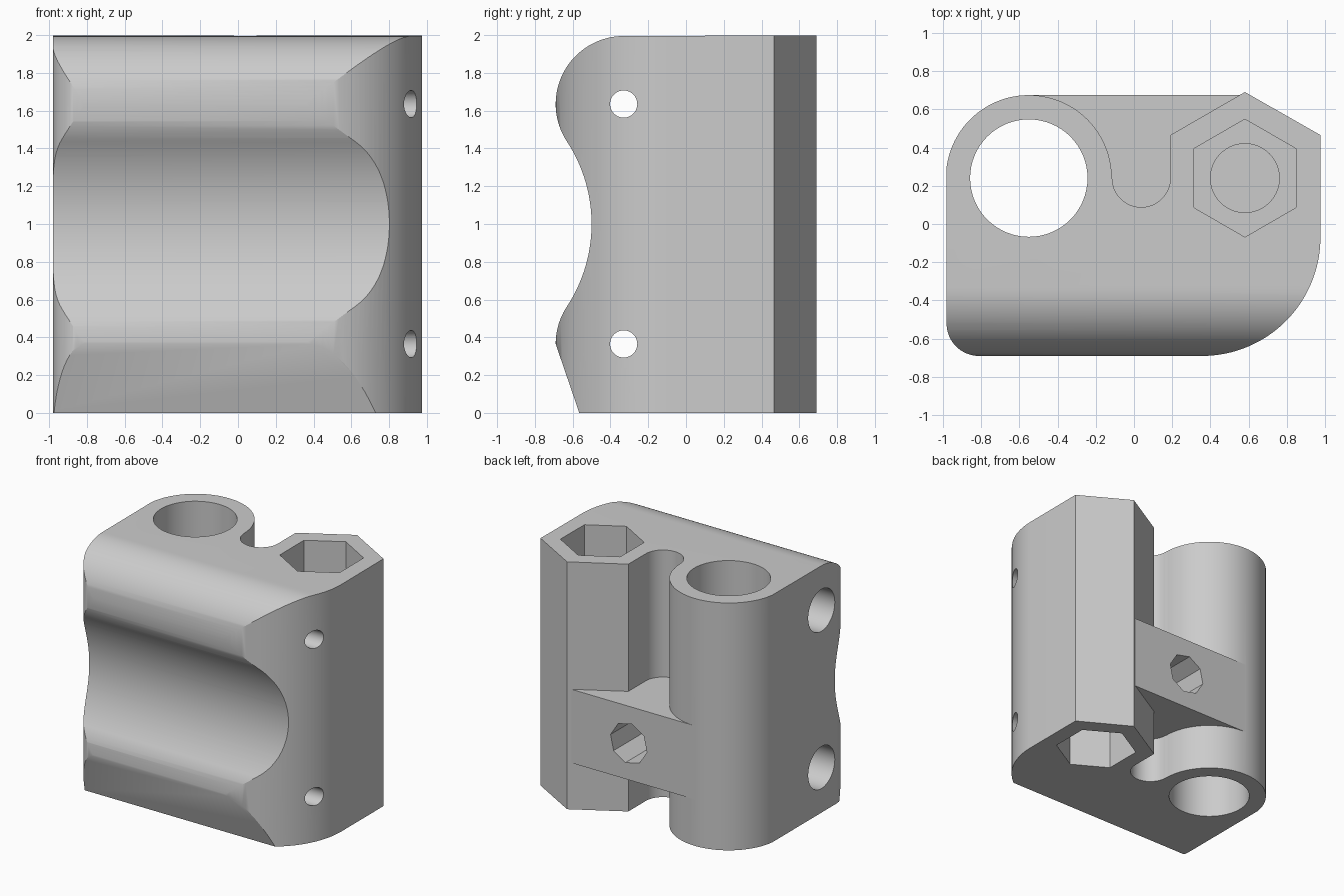
import bpy, bmesh
from math import sin, cos, radians, sqrt, atan2, degrees

if "Cube" in bpy.data.objects:
    bpy.data.objects.remove(bpy.data.objects["Cube"], do_unlink=True)

grey = bpy.data.materials.new("light grey plastic")
grey.use_nodes = True
colour = (0.6, 0.6, 0.6, 1)
grey.diffuse_color = colour
grey.node_tree.nodes["Principled BSDF"].inputs["Base Color"].default_value = colour


def arc(cx, cy, r, a0, a1, n=32):
    """Points along an arc, angles in degrees."""
    angles = [radians(a0 + (a1 - a0) * i / n) for i in range(n + 1)]
    return [(cx + r * cos(a), cy + r * sin(a)) for a in angles]


def ring(cx, cy, r, n=64, start=0):
    return arc(cx, cy, r, start, start + 360, n)[:-1]


def prism(name, pts, axis, lo, hi):
    """Extrude a 2D outline along an axis."""
    place = {"x": lambda u, v, w: (w, u, v),
             "y": lambda u, v, w: (u, w, v),
             "z": lambda u, v, w: (u, v, w)}[axis]
    bm = bmesh.new()
    ends = [[bm.verts.new(place(u, v, w)) for u, v in pts] for w in (lo, hi)]
    for end in ends:
        bm.faces.new(end)
    for i in range(len(pts)):
        j = (i + 1) % len(pts)
        bm.faces.new((ends[0][i], ends[0][j], ends[1][j], ends[1][i]))
    bmesh.ops.recalc_face_normals(bm, faces=bm.faces)
    mesh = bpy.data.meshes.new(name)
    bm.to_mesh(mesh)
    bm.free()
    mesh.materials.append(grey)
    obj = bpy.data.objects.new(name, mesh)
    bpy.context.collection.objects.link(obj)
    return obj


def combine(target, tool, operation):
    """Apply a boolean and discard the tool."""
    mod = target.modifiers.new("boolean", "BOOLEAN")
    mod.operation = operation
    mod.solver = "EXACT"
    mod.object = tool
    bpy.context.view_layer.objects.active = target
    bpy.ops.object.modifier_apply(modifier=mod.name)
    bpy.data.objects.remove(tool, do_unlink=True)


ROD_X, NUT_X, AXIS_Y = -0.55, 0.58, 0.24
SCREW_Y, SCREW_Z = -0.33, (0.365, 1.635)

# Plan outline: rounded front, hexagonal tower, slot and bearing tube
plan = arc(-0.81, -0.52, 0.17, 180, 270, 16)
plan += arc(0.355, -0.07, 0.62, -90, 0)
plan += [(0.975, 0.465), (NUT_X, 0.69), (0.19, 0.465)]
plan += arc(0.038, AXIS_Y, 0.152, 0, -180)
plan += arc(ROD_X, AXIS_Y, 0.434, 1, 180, 48)
plan = [(max(x, -0.98), y) for x, y in plan]
body = prism("rod_end_block", plan, "z", 0, 2)

# Bridge joining the two towers across the slot
bridge = prism("bridge", [(ROD_X, 0.375), (0.555, 0.375), (0.555, 0.97), (ROD_X, 0.97)],
               "y", 0.0, 0.674)
combine(body, bridge, "UNION")

# Side profile: rounded lips, shallow groove and sloped chin
lip_r, crease = 0.36, 0.435
drop = SCREW_Z[1] - (1 + crease)
lip_y = SCREW_Y - sqrt(lip_r ** 2 - drop ** 2)
sag = -0.5 - lip_y
groove_r = (crease ** 2 + sag ** 2) / (2 * sag)
half = degrees(atan2(crease, groove_r - sag))
tilt = degrees(atan2(drop, SCREW_Y - lip_y))
profile = [(1, 2)] + arc(SCREW_Y, SCREW_Z[1], lip_r, 90, 180 + tilt)
profile += arc(-0.5 - groove_r, 1, groove_r, half, -half, 40)[1:-1]
profile += arc(SCREW_Y, SCREW_Z[0], lip_r, 180 - tilt, 180, 16)
profile += [(-0.565, 0), (1, 0)]
combine(body, prism("side_profile", profile, "x", -1.5, 1.5), "INTERSECT")

# Bearing bore
combine(body, prism("bore", ring(ROD_X, AXIS_Y, 0.307), "z", -0.5, 2.5), "DIFFERENCE")

# Hexagonal pockets at both ends, with a blind round hole below the upper one
hexagon = ring(NUT_X, AXIS_Y, 0.308, 6, 30)
for lo, hi in ((-0.5, 0.6), (1.4, 2.5)):
    combine(body, prism("hex_pocket", hexagon, "z", lo, hi), "DIFFERENCE")
combine(body, prism("screw_hole", ring(NUT_X, AXIS_Y, 0.18), "z", 0.63, 1.5), "DIFFERENCE")

# Cross bolt holes, widened from the left end
for z in SCREW_Z:
    combine(body, prism("bolt_hole", ring(SCREW_Y, z, 0.072, 40), "x", -1.5, 1.5), "DIFFERENCE")
    combine(body, prism("bolt_head", ring(SCREW_Y, z, 0.17, 48), "x", -1.5, -0.25), "DIFFERENCE")

# Faceted blind hole in the bridge
combine(body, prism("clamp_hole", ring(0.04, 0.67, 0.165, 8, 10), "y", 0.0, 1.0), "DIFFERENCE")

# Smooth curved walls, crisp edges
bpy.ops.object.select_all(action="DESELECT")
body.select_set(True)
bpy.context.view_layer.objects.active = body
bpy.ops.object.shade_smooth_by_angle(angle=radians(25))
